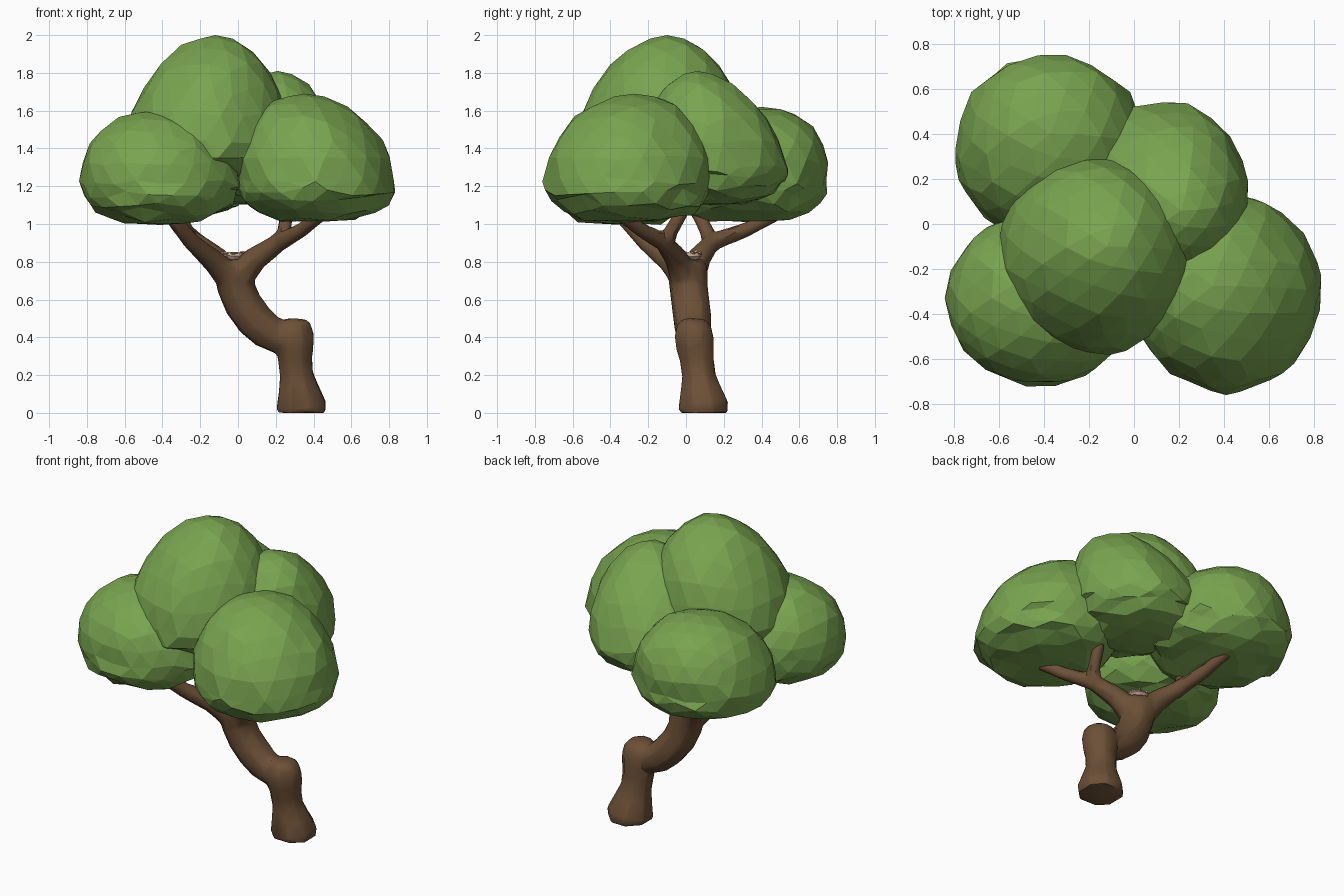
import bpy, bmesh, math, random
from mathutils import Vector, noise

if "Cube" in bpy.data.objects:
    bpy.data.objects.remove(bpy.data.objects["Cube"])

random.seed(4)


def material(name, rgb):
    m = bpy.data.materials.new(name)
    m.diffuse_color = (*rgb, 1)
    m.use_nodes = True
    m.node_tree.nodes["Principled BSDF"].inputs["Base Color"].default_value = m.diffuse_color
    return m


BARK = material("bark", (0.15, 0.08, 0.038))
LEAF = material("leaf", (0.19, 0.37, 0.08))
TWIG = material("twig", (0.6, 0.4, 0.3))


def finish(name, bm, mat):
    bmesh.ops.recalc_face_normals(bm, faces=bm.faces)
    me = bpy.data.meshes.new(name)
    bm.to_mesh(me)
    bm.free()
    me.materials.append(mat)
    ob = bpy.data.objects.new(name, me)
    bpy.context.collection.objects.link(ob)
    return ob


def select(objects):
    bpy.ops.object.select_all(action='DESELECT')
    for ob in objects:
        ob.select_set(True)
    bpy.context.view_layer.objects.active = objects[0]


def tube(name, path, sides=8, mat=BARK):
    """Sweep a polygon along (x, y, z, radius) points."""
    bm = bmesh.new()
    pts = [Vector(p[:3]) for p in path]
    side, rings = Vector((1, 0.4, 0)), []
    for i, p in enumerate(pts):
        t = (pts[min(i + 1, len(pts) - 1)] - pts[max(i - 1, 0)]).normalized()
        if i == 0 and p.z == 0:
            t = Vector((0, 0, 1))
        side = (side - t * side.dot(t)).normalized()
        up = t.cross(side)
        rings.append([bm.verts.new(p + (side * math.cos(a) + up * math.sin(a)) * path[i][3])
                      for a in (math.tau * k / sides for k in range(sides))])
    for a, b in zip(rings, rings[1:]):
        for k in range(sides):
            j = (k + 1) % sides
            bm.faces.new((a[k], a[j], b[j], b[k]))
    bm.faces.new(rings[0])
    bm.faces.new(rings[-1])
    return finish(name, bm, mat)


def foliage(name, x, y, rx, ry, bottom, wide, top, power=2.0, lean=(0, 0)):
    """Lumpy faceted dome: tall leaning top, boxy shallow underside."""
    bm = bmesh.new()
    bmesh.ops.create_icosphere(bm, subdivisions=3, radius=1)
    for v in bm.verts:
        z = max(-1, min(1, v.co.z))
        h = abs(z)
        n = power if z > 0 else 2.4
        r = math.hypot(v.co.x, v.co.y)
        f = (1 - h ** n) ** (1 / n) / r if r > 1e-4 else 0
        rough = 0.012 if z > 0 else 0.03
        f *= 1 + random.uniform(-rough, rough) + 0.04 * noise.noise(v.co * 2.2 + Vector((x, y, top)) * 9)
        dz = z * ((top - wide) if z > 0 else (wide - bottom))
        if h < 0.95:
            dz += random.uniform(-rough, rough) * 0.8
        up = max(z, 0)
        v.co = (x + v.co.x * rx * f + lean[0] * up, y + v.co.y * ry * f + lean[1] * up, wide + dz)
    return finish(name, bm, LEAF)


# Trunk: flared base with a rounded knob, then the leaning upper trunk
wood = [
    tube("trunk", [(.335, .093, 0, .138), (.335, .092, .04, .142), (.322, .078, .12, .116),
                   (.31, .068, .2, .095), (.303, .058, .28, .096), (.3, .048, .35, .108),
                   (.3, .042, .41, .11), (.298, .045, .46, .098), (.297, .05, .485, .078),
                   (.297, .05, .5, .04)]),
    tube("trunk_upper", [(.3, .05, .39, .07), (.22, .045, .4, .092), (.15, .04, .435, .1),
                         (.09, .035, .49, .104), (.03, .025, .57, .104), (-.008, .015, .66, .104),
                         (-.02, .01, .74, .11), (-.02, .01, .78, .105), (-.02, .01, .81, .08)])]

# Branches, each growing from the fork or from another branch
BRANCHES = {
    "front_right": [(-.01, 0, .7, .085), (.09, -.05, .815, .066), (.22, -.12, .905, .05),
                    (.34, -.24, .97, .04), (.47, -.38, 1.07, .034)],
    "back_right": [(.2, -.11, .885, .044), (.245, -.08, .96, .04), (.265, 0, 1.1, .036)],
    "front_left": [(-.03, 0, .7, .08), (-.13, -.09, .805, .062), (-.24, -.21, .9, .048),
                   (-.36, -.35, 1.05, .04)],
    "back_left": [(-.03, .02, .7, .085), (-.12, .07, .82, .066), (-.22, .14, .905, .05),
                  (-.28, .32, .97, .04), (-.33, .5, 1.06, .034)],
    "middle_left": [(-.22, .13, .885, .044), (-.27, .11, .96, .04), (-.33, .04, 1.1, .036)],
}
wood += [tube(name, path) for name, path in BRANCHES.items()]

# Fuse the wood into one blended, faceted surface
select(wood)
bpy.ops.object.join()
trunk = bpy.context.object
trunk.name = "trunk_and_branches"
fuse = trunk.modifiers.new("fuse", 'REMESH')
fuse.mode, fuse.voxel_size = 'VOXEL', 0.012
blend = trunk.modifiers.new("blend", 'SMOOTH')
blend.factor, blend.iterations = 0.5, 8
facets = trunk.modifiers.new("facets", 'DECIMATE')
facets.ratio = 0.05
for m in ("fuse", "blend", "facets"):
    bpy.ops.object.modifier_apply(modifier=m)
bpy.ops.object.shade_smooth_by_angle(angle=math.radians(35))

# Leaf clumps
foliage("leaves_front_left", -.41, -.33, .42, .39, .995, 1.22, 1.6, lean=(-.04, 0))
foliage("leaves_front_right", .41, -.305, .42, .44, 1.01, 1.23, 1.69, lean=(-.06, .03))
foliage("leaves_back_left", -.37, .33, .42, .42, 1.01, 1.23, 1.62, lean=(0, .07))
foliage("leaves_back_right", .12, .16, .38, .39, 1.1, 1.3, 1.81, 1.8, lean=(.09, -.1))
foliage("leaves_top", -.17, -.14, .43, .44, 1.2, 1.43, 2.0, 1.85, lean=(.05, .04))

# Nest in the fork: rough ring, floor and loose twigs
bm = bmesh.new()
N, M = 12, 5
ring = []
for i in range(N):
    a = math.tau * i / N
    R = .048 + random.uniform(-.005, .005)
    ring.append([bm.verts.new((-.02 + math.cos(a) * (R + .022 * math.cos(b)),
                               .01 + math.sin(a) * (R + .022 * math.cos(b)),
                               .83 + .02 * math.sin(b) + random.uniform(-.004, .004)))
                 for b in (math.tau * k / M for k in range(M))])
for i in range(N):
    a, b = ring[i], ring[(i + 1) % N]
    for k in range(M):
        j = (k + 1) % M
        bm.faces.new((a[k], b[k], b[j], a[j]))
finish("nest_ring", bm, TWIG)
tube("nest_floor", [(-.02, .01, .8, .05), (-.02, .01, .828, .05)], 10, TWIG)
for i in range(9):
    a = math.tau * i / 9
    c = Vector((-.02 + .055 * math.cos(a), .01 + .055 * math.sin(a), .845))
    d = Vector((-math.sin(a + .4), math.cos(a + .4), random.uniform(-.3, .3))) * .03
    tube("nest_twig", [(*(c - d), .007), (*(c + d), .006)], 4, TWIG)
